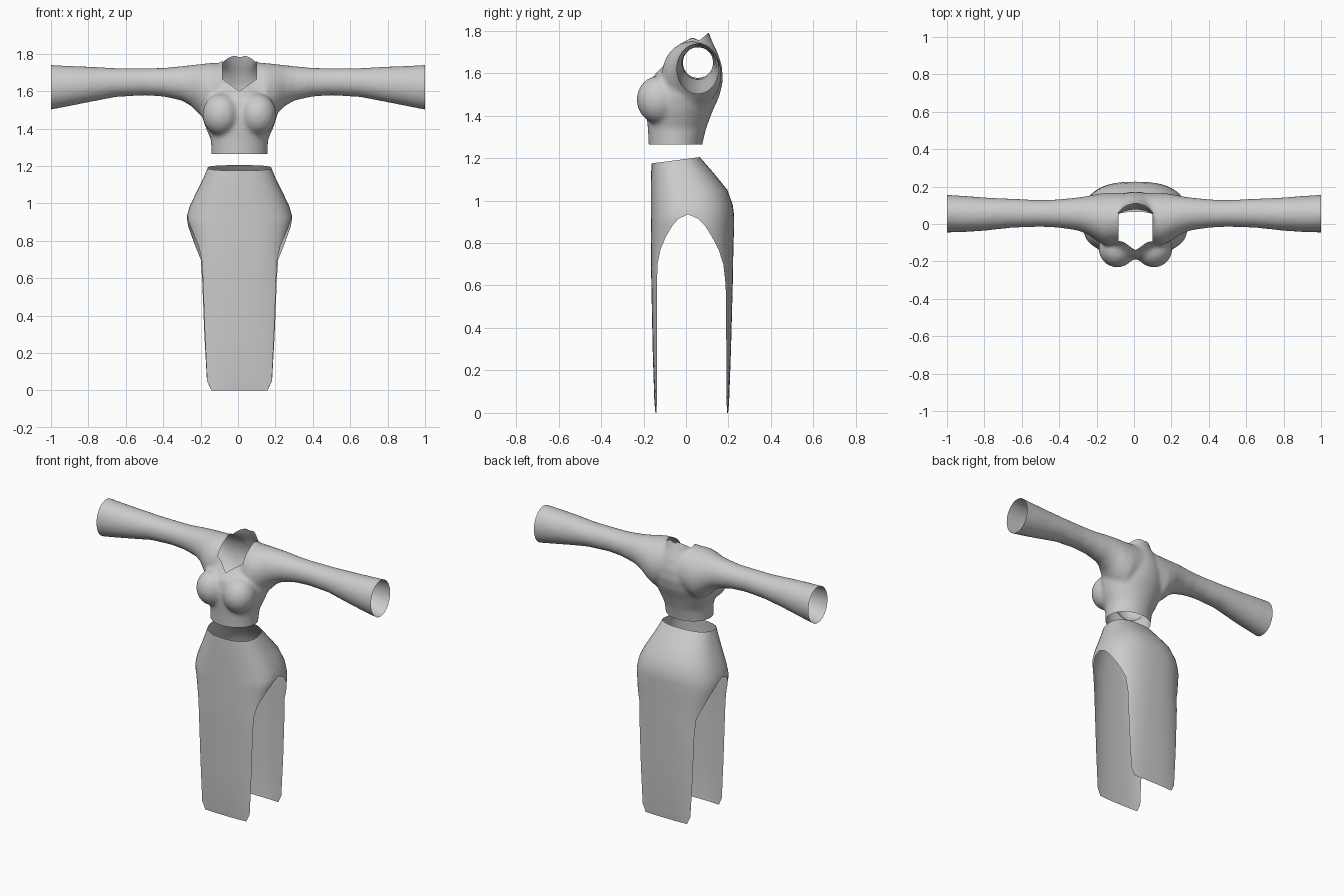
import bpy, bmesh, math
from mathutils import Vector, Matrix

if "Cube" in bpy.data.objects:
    bpy.data.objects.remove(bpy.data.objects["Cube"])

CX = 0.008  # slight sideways offset of the body


def finish(bm, name):
    mesh = bpy.data.meshes.new(name)
    bm.to_mesh(mesh)
    bm.free()
    obj = bpy.data.objects.new(name, mesh)
    bpy.context.collection.objects.link(obj)
    bpy.ops.object.select_all(action='DESELECT')
    obj.select_set(True)
    bpy.context.view_layer.objects.active = obj
    return obj


def loft(bm, rings, closed):
    rows = [[bm.verts.new(p) for p in r] for r in rings]
    n = len(rows[0])
    for a, b in zip(rows, rows[1:]):
        for i in range(n if closed else n - 1):
            j = (i + 1) % n
            bm.faces.new((a[i], a[j], b[j], b[i]))
    if closed:
        bm.faces.new(rows[0])
        bm.faces.new(rows[-1])


def ellipse(n=40):
    return [(math.cos(2 * math.pi * i / n), math.sin(2 * math.pi * i / n)) for i in range(n)]


# ---- Skirt: closed hip, splitting below the side arch into two long panels
# z, centre y front/back, edge half width front/back, edge y front/back, arc in degrees
skirt_rows = [
    (1.19, -.162, .065, .17, .17, -.045, -.045, 90),
    (1.13, -.164, .130, .195, .195, -.025, -.025, 90),
    (1.05, -.165, .195, .235, .235, 0, 0, 90),
    (.98, -.165, .220, .268, .268, .01, .01, 90),
    (.935, -.165, .226, .280, .280, .01, .01, 90),
    (.915, -.165, .226, .277, .280, -.035, .055, 84),
    (.88, -.165, .226, .265, .275, -.065, .09, 78),
    (.83, -.165, .225, .243, .258, -.095, .122, 70),
    (.77, -.165, .223, .218, .236, -.12, .153, 62),
    (.70, -.165, .222, .202, .207, -.134, .176, 55),
    (.60, -.163, .220, .196, .200, -.137, .187, 50),
    (.30, -.157, .212, .185, .188, -.137, .190, 45),
    (.05, -.149, .203, .173, .174, -.137, .191, 40),
    (0, -.144, .198, .150, .150, -.139, .194, 40),
]


def panel(bm, back):
    rings = []
    for z, cf, cb, wf, wb, ef, eb, arc in skirt_rows:
        c, w, e = (cb, wb, eb) if back else (cf, wf, ef)
        A, row = math.radians(arc), []
        for i in range(-12, 13):
            a = A * i / 12
            boxy = lambda v: math.copysign(max(abs(v), 1e-9) ** .8, v)
            x = w * boxy(math.sin(a)) / boxy(math.sin(A))
            y = c + (e - c) * (1 - boxy(math.cos(a))) / (1 - boxy(math.cos(A)))
            tilt = .13 * (y + .045) if z > 1.18 else 0  # waist rises to the back
            row.append((x + CX, y, z + tilt))
        rings.append(row)
    loft(bm, rings, False)


bm = bmesh.new()
panel(bm, False)
panel(bm, True)
bmesh.ops.remove_doubles(bm, verts=bm.verts, dist=.0008)
bmesh.ops.recalc_face_normals(bm, faces=bm.faces)
finish(bm, "split_skirt")
bpy.ops.object.shade_smooth_by_angle(angle=math.radians(35))

# ---- Bodice: torso, sleeves and bust fused into one skin
torso = [  # z, half width, y front, y back
    (1.20, .15, -.175, .072), (1.27, .15, -.176, .078), (1.34, .153, -.18, .095),
    (1.42, .187, -.188, .125), (1.49, .208, -.188, .157), (1.56, .205, -.175, .174),
    (1.63, .17, -.115, .170), (1.69, .125, -.08, .152), (1.74, .092, -.06, .128),
    (1.79, .088, -.05, .108), (1.86, .088, -.05, .10)]
sleeve = [  # x, z bottom, z top, y front, y back
    (.06, 1.46, 1.75, -.10, .165), (.15, 1.43, 1.75, -.115, .167), (.20, 1.468, 1.745, -.09, .160),
    (.25, 1.52, 1.739, -.055, .150), (.30, 1.549, 1.734, -.035, .142), (.40, 1.571, 1.724, -.02, .132),
    (.50, 1.577, 1.723, -.015, .128), (.65, 1.569, 1.723, -.02, .135), (.80, 1.54, 1.731, -.036, .142),
    (.90, 1.52, 1.735, -.043, .150), (1.04, 1.493, 1.742, -.046, .158)]

bm = bmesh.new()
loft(bm, [[(CX + w * c, (f + b) / 2 + (b - f) / 2 * s, z) for c, s in ellipse()]
          for z, w, f, b in torso], True)
for side in (-1, 1):
    loft(bm, [[(side * x, (f + b) / 2 + (b - f) / 2 * c, (lo + hi) / 2 + (hi - lo) / 2 * s)
               for c, s in ellipse()] for x, lo, hi, f, b in sleeve], True)
    bmesh.ops.create_uvsphere(bm, u_segments=24, v_segments=16, radius=1,
                              matrix=Matrix.Translation((CX + side * .098, -.13, 1.475))
                              @ Matrix.Diagonal((.1, .103, .112, 1)))
bmesh.ops.recalc_face_normals(bm, faces=bm.faces)
bodice = finish(bm, "bodice_with_sleeves")
fuse = bodice.modifiers.new("fuse", 'REMESH')
fuse.mode, fuse.voxel_size = 'VOXEL', .011
soft = bodice.modifiers.new("soften", 'SMOOTH')
soft.factor, soft.iterations = .5, 10
for m in ("fuse", "soften"):
    bpy.ops.object.modifier_apply(modifier=m)

# Open the waist, the cuffs and the neckline
bm = bmesh.new()
bm.from_mesh(bodice.data)


def cut(co, no, clear=False):
    bmesh.ops.bisect_plane(bm, geom=bm.verts[:] + bm.edges[:] + bm.faces[:], dist=1e-5,
                           plane_co=co, plane_no=no, clear_outer=clear)


cut((0, 0, 1.265), (0, 0, -1), True)
cut((1, 0, 0), (1, 0, 0), True)
cut((-1, 0, 0), (-1, 0, 0), True)
neck = [((CX, -.12, 1.60), (0, -.84, 1)),                      # slanted collar plane
        ((CX, 0, 1.60), (-.7, 0, 1)), ((CX, 0, 1.60), (.7, 0, 1)),  # V at the front
        ((CX + .092, 0, 0), (-1, 0, 0)), ((CX - .092, 0, 0), (1, 0, 0))]
for co, no in neck:
    cut(co, no)
hole = [f for f in bm.faces if all(
    (f.calc_center_median() - Vector(co)).dot(Vector(no)) > 0 for co, no in neck)]
bmesh.ops.delete(bm, geom=hole, context='FACES')
# Drop any scrap left standing above the collar
scrap = [f for f in bm.faces if f.calc_center_median().z > 1.785]
bmesh.ops.delete(bm, geom=scrap, context='FACES')
bm.to_mesh(bodice.data)
bm.free()
bpy.ops.object.shade_smooth_by_angle(angle=math.radians(40))
